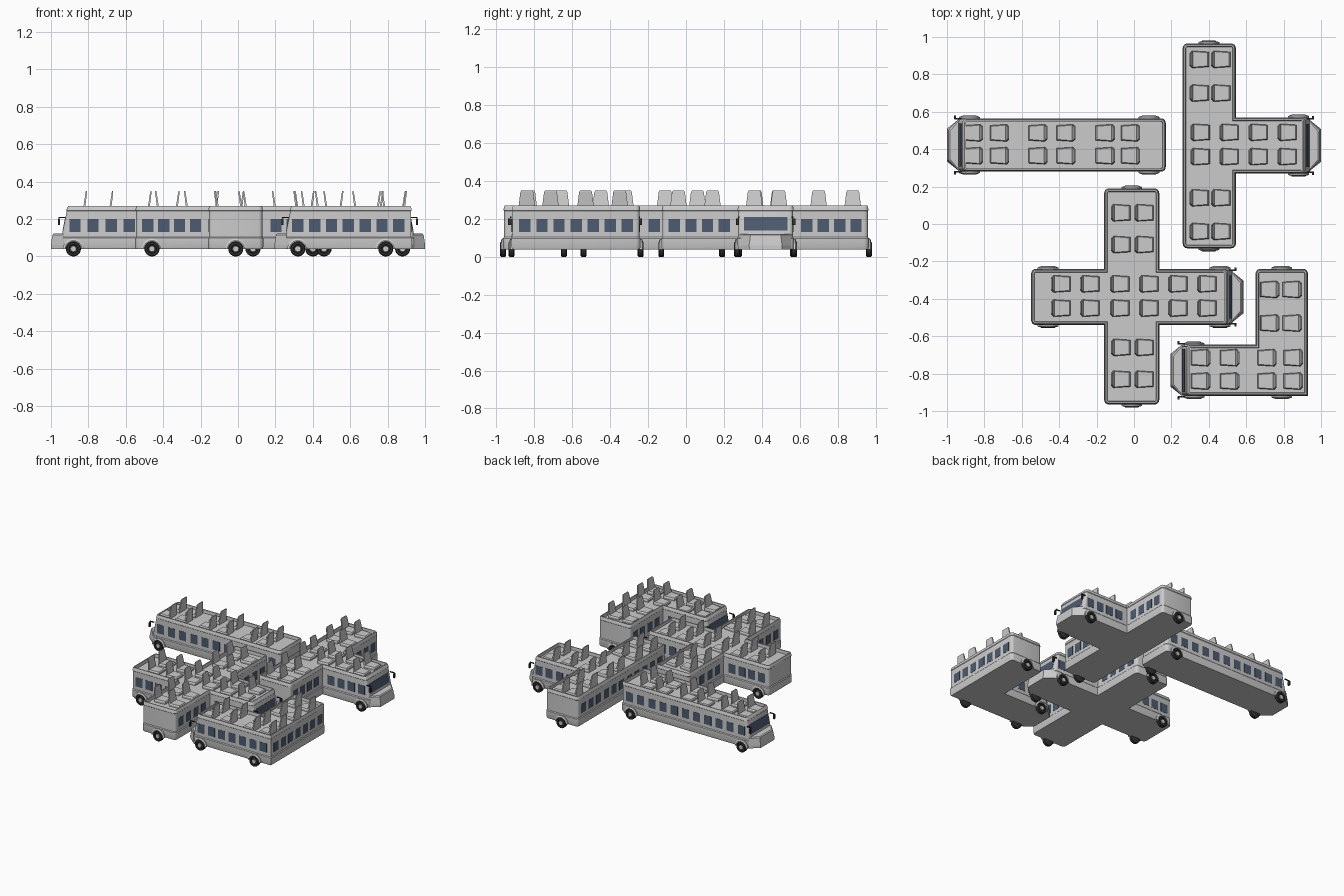
import bpy, bmesh, math
from mathutils import Vector, Matrix

if "Cube" in bpy.data.objects:
    bpy.data.objects.remove(bpy.data.objects["Cube"])


def material(name, c):
    m = bpy.data.materials.new(name)
    m.diffuse_color = (*c, 1)
    m.use_nodes = True
    m.node_tree.nodes["Principled BSDF"].inputs["Base Color"].default_value = m.diffuse_color
    return m


GLASS = material("dark_glass", (0.075, 0.105, 0.16))
RUBBER = material("rubber", (0.03, 0.03, 0.03))


def finish(bm, name, mat=None, smooth=None):
    bmesh.ops.recalc_face_normals(bm, faces=bm.faces)
    me = bpy.data.meshes.new(name)
    bm.to_mesh(me)
    bm.free()
    if mat:
        me.materials.append(mat)
    if smooth:
        me.shade_smooth()
        me.set_sharp_from_angle(angle=math.radians(smooth))
    bpy.context.collection.objects.link(bpy.data.objects.new(name, me))


def loft(bm, rings):
    """Skin a stack of closed rings and cap both ends."""
    vs = [[bm.verts.new(p) for p in r] for r in rings]
    n = len(vs[0])
    for a, b in zip(vs, vs[1:]):
        for i in range(n):
            j = (i + 1) % n
            bm.faces.new((a[i], a[j], b[j], b[i]))
    bm.faces.new(vs[0][::-1])
    bm.faces.new(vs[-1])


def edges(pts):
    """Each outline edge: start, end, direction, outward normal."""
    for i, a in enumerate(pts):
        b = pts[(i + 1) % len(pts)]
        t = (b - a).normalized()
        yield a, b, t, Vector((t.y, -t.x))


def inset(pts, d):
    es = list(edges(pts))
    out = []
    for i, p in enumerate(pts):
        n0, n1 = es[i - 1][3], es[i][3]
        out.append(p - (n0 + n1) * d / (1 + n0.dot(n1)))
    return out


def rounded(pts, r=0.025, seg=4):
    """Round the corners at the narrow ends of the plan."""
    es = list(edges(pts))
    out = []
    for i, p in enumerate(pts):
        (a, b, t0, _), (c, e, t1, _) = es[i - 1], es[i]
        short = min((b - a).length, (e - c).length) < 0.32
        if t0.cross(t1) < 0 or not short:
            out.append(p)
            continue
        centre = p - t0 * r + t1 * r
        for k in range(seg + 1):
            w = k / seg * math.pi / 2
            out.append(centre - t1 * r * math.cos(w) + t0 * r * math.sin(w))
    return out


def wheel(tyres, hubs, arches, x, y, nx, ny):
    n, z = Vector((nx, ny, 0)), Vector((0, 0, 1))
    t = z.cross(n)
    c = Vector((x, y, 0.04))
    rot = n.to_track_quat('Z', 'Y').to_matrix().to_4x4()

    def ring(r, off):
        return [c + n * off + (t * math.cos(k * math.pi / 12) + z * math.sin(k * math.pi / 12)) * r
                for k in range(24)]
    loft(tyres, [ring(0.034, -0.015), ring(0.04, -0.011), ring(0.04, 0.011),
                 ring(0.036, 0.016), ring(0.025, 0.016), ring(0.022, 0.01)])
    bmesh.ops.create_cone(hubs, cap_ends=True, segments=16, radius1=0.023, radius2=0.015,
                          depth=0.02, matrix=Matrix.Translation(c + n * 0.004) @ rot)
    # flared arch over the wheel
    outer, inner = ring(0.056, 0), ring(0.044, 0)
    for k in range(12):
        q = [inner[k], outer[k], outer[k + 1], inner[k + 1]]
        loft(arches, [[p - n * 0.004 for p in q],
                      [p + n * (0.012 if i in (0, 3) else 0.007) for i, p in enumerate(q)]])


def seat(bm, x, y, d):
    def rect(x0, x1, h0, h1, z):
        return [(x + d * x0, y - h0, z), (x + d * x1, y - h1, z),
                (x + d * x1, y + h1, z), (x + d * x0, y + h0, z)]
    # cushion, then leaning backrest
    loft(bm, [rect(-0.04, 0.046, 0.046, 0.038, 0.24), rect(-0.04, 0.05, 0.046, 0.04, 0.258),
              rect(-0.04, 0.044, 0.042, 0.035, 0.266)])
    loft(bm, [rect(-0.042, -0.032, 0.044, 0.044, 0.24), rect(-0.044, -0.034, 0.043, 0.043, 0.27),
              rect(-0.053, -0.045, 0.034, 0.034, 0.342), rect(-0.053, -0.047, 0.029, 0.029, 0.35)])


def bus(name, plan, d, fx, cy, wheels, seats):
    plan = [Vector(p) for p in plan]
    front = lambda z: fx - d * 0.2 * max(0, z - 0.12)

    # body shell with skirt step, roof trim and sunken open deck
    bm = bmesh.new()
    base = rounded(plan)
    profile = [(0.004, 0.04), (0, 0.05), (0, 0.098), (0.005, 0.104), (0.005, 0.12), (0.005, 0.243),
               (0.002, 0.246), (0.004, 0.262), (0.008, 0.27), (0.016, 0.27), (0.018, 0.245)]
    loft(bm, [[(p.x, p.y, z) for p in inset(base, o)] for o, z in profile])
    for v in bm.verts:
        if d * (v.co.x - fx) > -0.05:
            v.co.x += front(v.co.z) - fx
    finish(bm, name + "_body", smooth=35)

    # side windows on every long wall
    bm = bmesh.new()
    for a, b, t, n in edges(plan):
        length = (b - a).length
        if length < 0.32:
            continue
        count = int((length - 0.01) / 0.094)
        pitch = (length - 0.05) / count
        for k in range(count):
            m = a + t * (0.025 + pitch * (k + 0.5))
            quad = [(m + t * s * 0.03, z) for s, z in ((-1, 0.13), (1, 0.13), (1, 0.2), (-1, 0.2))]
            loft(bm, [[(*(p - n * o), z) for p, z in quad] for o in (0.012, 0.0035)])
    # windscreen on the sloping front
    quad = [(s * 0.115, z) for s, z in ((-1, 0.14), (1, 0.14), (1, 0.21), (-1, 0.21))]
    loft(bm, [[(front(z) - d * o, cy + y, z) for y, z in quad] for o in (0.012, 0.003)])
    finish(bm, name + "_windows", GLASS)

    # tapered bonnet
    bm = bmesh.new()
    loft(bm, [[(fx - d * 0.01, cy - h, z), (fx + d * e, cy - f, z),
               (fx + d * e, cy + f, z), (fx - d * 0.01, cy + h, z)]
              for h, f, e, z in ((0.14, 0.085, 0.056, 0.04), (0.14, 0.087, 0.056, 0.06),
                                 (0.14, 0.08, 0.047, 0.116), (0.132, 0.074, 0.04, 0.122))])
    finish(bm, name + "_bonnet")

    # wing mirrors on bent arms
    bm = bmesh.new()
    for s in (-1, 1):
        for x, y, z, sx, sy, sz in ((0.012, 0.148, 0.185, 0.01, 0.018, 0.034),
                                    (-0.004, 0.142, 0.209, 0.036, 0.008, 0.006)):
            mat = Matrix.Translation((fx + d * x, cy + s * y, z)) @ Matrix.Diagonal((sx, sy, sz, 1))
            bmesh.ops.create_cube(bm, size=1, matrix=mat)
    finish(bm, name + "_mirrors", RUBBER)

    tyres, hubs, arches = bmesh.new(), bmesh.new(), bmesh.new()
    for w in wheels:
        wheel(tyres, hubs, arches, *w)
    finish(tyres, name + "_tyres", RUBBER, 35)
    finish(hubs, name + "_hubs", smooth=35)
    finish(arches, name + "_wheel_arches")

    bm = bmesh.new()
    for xs, ys in seats:
        for x in xs:
            for y in ys:
                seat(bm, x, y, d)
    finish(bm, name + "_seats")


# straight bus
bus("straight_bus", [(-0.945, 0.28), (0.17, 0.28), (0.17, 0.565), (-0.945, 0.565)], -1, -0.945, 0.422,
    [(x, y, 0, n) for x in (-0.88, 0.08) for y, n in ((0.28, -1), (0.565, 1))],
    [((-0.86, -0.72, -0.515, -0.365, -0.155, -0.02), (0.365, 0.487))])

# T-shaped bus
bus("t_bus", [(0.26, -0.13), (0.545, -0.13), (0.545, 0.27), (0.945, 0.27), (0.945, 0.57),
              (0.545, 0.57), (0.545, 0.965), (0.26, 0.965)], 1, 0.945, 0.42,
    [(0.88, 0.27, 0, -1), (0.88, 0.57, 0, 1), (0.40, 0.965, 0, 1), (0.40, -0.13, 0, -1)],
    [((0.35, 0.465), (-0.04, 0.14, 0.70, 0.88)), ((0.355, 0.51, 0.665, 0.82), (0.36, 0.49))])

# cross-shaped bus
bus("cross_bus", [(-0.55, -0.54), (-0.16, -0.54), (-0.16, -0.965), (0.135, -0.965), (0.135, -0.54),
                  (0.53, -0.54), (0.53, -0.24), (0.135, -0.24), (0.135, 0.19), (-0.16, 0.19),
                  (-0.16, -0.24), (-0.55, -0.24)], 1, 0.53, -0.39,
    [(x, y, 0, n) for x in (-0.46, 0.46) for y, n in ((-0.54, -1), (-0.24, 1))]
    + [(-0.012, 0.19, 0, 1), (-0.012, -0.965, 0, -1)],
    [((-0.07, 0.055), (-0.83, -0.66, -0.11, 0.06)),
     ((-0.39, -0.235, -0.075, 0.08, 0.235, 0.39), (-0.45, -0.32))])

# L-shaped bus
bus("l_bus", [(0.25, -0.92), (0.93, -0.92), (0.93, -0.24), (0.65, -0.24), (0.65, -0.645),
              (0.25, -0.645)], -1, 0.25, -0.782,
    [(0.32, -0.92, 0, -1), (0.32, -0.645, 0, 1), (0.79, -0.92, 0, -1), (0.79, -0.24, 0, 1)],
    [((0.355, 0.51, 0.71, 0.85), (-0.84, -0.715)), ((0.725, 0.845), (-0.53, -0.35))])
